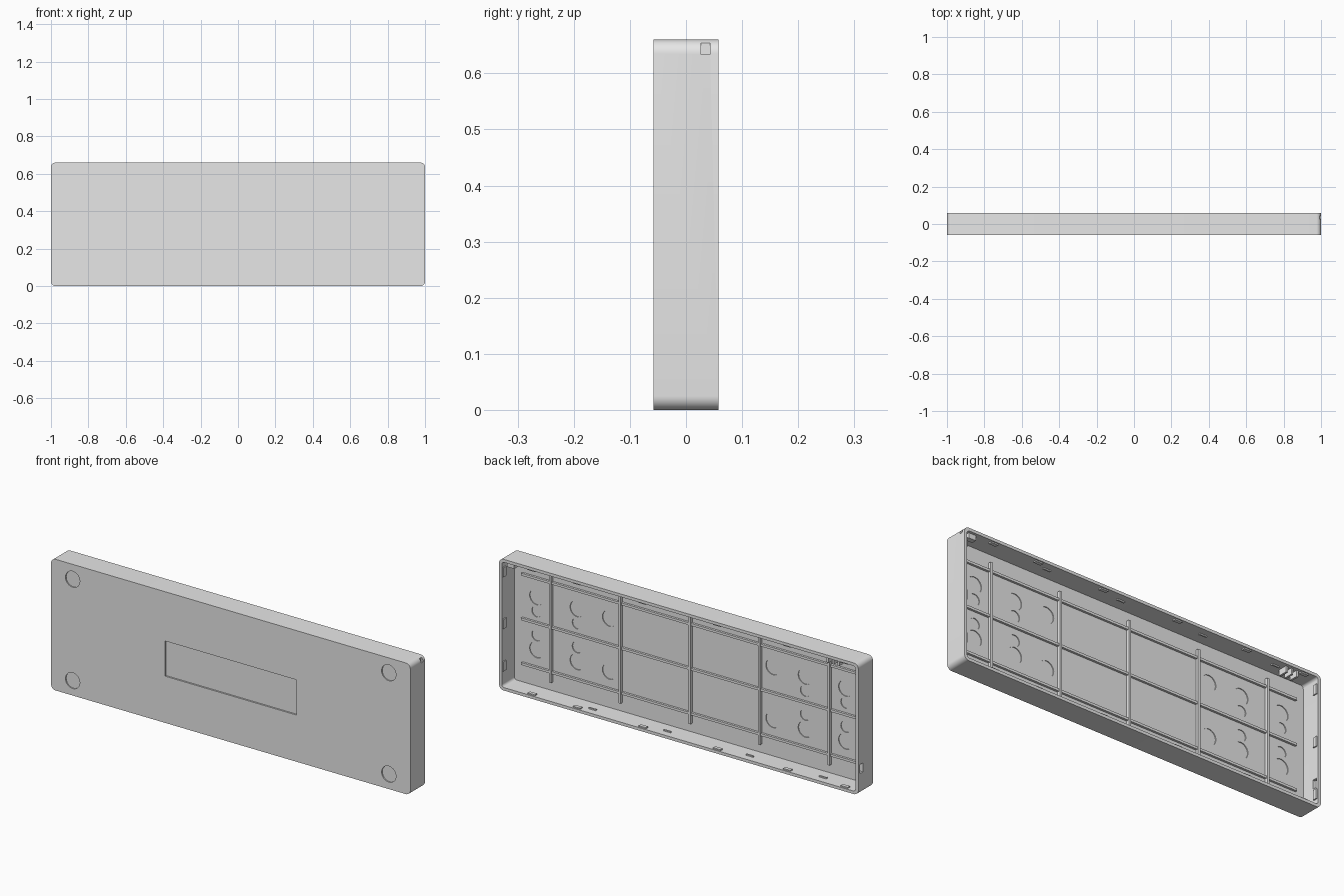
import bpy, bmesh
from math import cos, sin, pi

cube = bpy.data.objects.get("Cube")
if cube:
    bpy.data.objects.remove(cube, do_unlink=True)

W, H, D = 1.0, 0.66, 0.058      # half width, height, half depth
WALL, FLOOR = 0.015, -0.042     # wall thickness, inner floor plane
MID = H / 2

grey = bpy.data.materials.new("plain_grey")
grey.use_nodes = True
grey.diffuse_color = (0.8, 0.8, 0.8, 1)
grey.node_tree.nodes["Principled BSDF"].inputs["Base Color"].default_value = (0.8, 0.8, 0.8, 1)


def prism(bm, outline, y0, y1):
    """Extrude an (x, z) outline from y0 to y1."""
    front = bm.faces.new([bm.verts.new((x, y0, z)) for x, z in outline])
    new = bmesh.ops.extrude_face_region(bm, geom=[front])["geom"]
    moved = [v for v in new if isinstance(v, bmesh.types.BMVert)]
    bmesh.ops.translate(bm, verts=moved, vec=(0, y1 - y0, 0))


def box(bm, x0, x1, y0, y1, z0, z1):
    prism(bm, [(x0, z0), (x1, z0), (x1, z1), (x0, z1)], y0, y1)


def circle(x, z, r, n=32):
    return [(x + r * cos(2 * pi * i / n), z + r * sin(2 * pi * i / n)) for i in range(n)]


def rounded_rect(half_w, z0, z1, r, n=8):
    pts = []
    for k, (sx, z) in enumerate([(1, z1 - r), (-1, z1 - r), (-1, z0 + r), (1, z0 + r)]):
        for i in range(n + 1):
            a = (k + i / n) * pi / 2
            pts.append((sx * (half_w - r) + r * cos(a), z + r * sin(a)))
    return pts


def make(name, bm):
    bmesh.ops.recalc_face_normals(bm, faces=bm.faces)
    mesh = bpy.data.meshes.new(name)
    bm.to_mesh(mesh)
    bm.free()
    mesh.materials.append(grey)
    ob = bpy.data.objects.new(name, mesh)
    bpy.context.collection.objects.link(ob)
    return ob


def activate(ob):
    bpy.ops.object.select_all(action="DESELECT")
    ob.select_set(True)
    bpy.context.view_layer.objects.active = ob


def cut(ob, bm):
    cutter = make("cutter", bm)
    cutter.hide_render = True
    mod = ob.modifiers.new("cut", "BOOLEAN")
    mod.operation, mod.solver, mod.object = "DIFFERENCE", "EXACT", cutter
    activate(ob)
    bpy.ops.object.modifier_apply(modifier=mod.name)
    bpy.data.objects.remove(cutter, do_unlink=True)


# Tray body with its open back
bm = bmesh.new()
prism(bm, rounded_rect(W, 0, H, 0.025), -D, D)
tray = make("tray", bm)
bm = bmesh.new()
prism(bm, rounded_rect(W - WALL, WALL, H - WALL, 0.014), FLOOR, D + 0.1)
cut(tray, bm)

# Label recess, foot recesses, inner round pockets, side openings
bm = bmesh.new()
box(bm, -0.365, 0.365, -D - 0.05, -D + 0.008, 0.235, 0.412)
for sx in (-1, 1):
    for sz in (-1, 1):
        prism(bm, circle(sx * 0.88, MID + sz * 0.255, 0.04), -D - 0.05, -D + 0.006)
        for x in (0.86, 0.635, 0.455):
            prism(bm, circle(sx * x, MID + sz * 0.133, 0.04), FLOOR - 0.004, 0)
            if x > 0.5:
                prism(bm, circle(sx * x, MID + sz * 0.06, 0.028), FLOOR - 0.004, 0)
box(bm, W - 0.012, W + 0.05, 0.027, 0.043, 0.634, 0.654)
box(bm, -W - 0.05, -W + 0.05, 0.022, 0.046, 0.105, 0.15)
cut(tray, bm)
activate(tray)
bpy.ops.object.shade_smooth_by_angle()

# Grid of stiffening ribs on the floor
bm = bmesh.new()
for x in (-0.776, -0.388, 0, 0.388, 0.776):
    box(bm, x - 0.006, x + 0.006, FLOOR - 0.003, FLOOR + 0.016, 0.06, 0.6)
make("vertical_ribs", bm)
bm = bmesh.new()
for z in (0.11, 0.335, 0.56):
    box(bm, -0.94, 0.94, FLOOR - 0.003, FLOOR + 0.011, z - 0.006, z + 0.006)
make("horizontal_ribs", bm)

# Snap clips near the rim, on the long walls and then the short walls
LIP = 0.006
bm = bmesh.new()
for z0, z1 in ((WALL - 0.002, WALL + LIP), (H - WALL - LIP, H - WALL + 0.002)):
    for x in (0.825, 0.573, 0.207, -0.208, -0.596, -0.916):
        box(bm, x - 0.02, x + 0.02, 0.034, 0.052, z0, z1)
    for x in (0.506, 0.09, -0.37, -0.777):
        box(bm, x - 0.02, x + 0.02, 0.015, 0.023, z0, z1)
make("long_wall_clips", bm)
bm = bmesh.new()
for sx in (-1, 1):
    for z in (0.07 if sx < 0 else 0.116, MID, 0.59):
        xs = sorted((sx * (W - WALL - LIP), sx * (W - WALL + 0.002)))
        box(bm, *xs, 0.03, 0.052, z - 0.024, z + 0.024)
make("short_wall_clips", bm)

# Small retaining block and guide fins under the top wall
bm = bmesh.new()
box(bm, 0.925, 0.965, 0.02, 0.045, 0.62, H - WALL + 0.002)
make("corner_block", bm)
bm = bmesh.new()
for x in (-0.82, -0.85, -0.88):
    box(bm, x - 0.005, x + 0.005, 0.0, 0.045, 0.615, H - WALL + 0.002)
make("guide_fins", bm)
